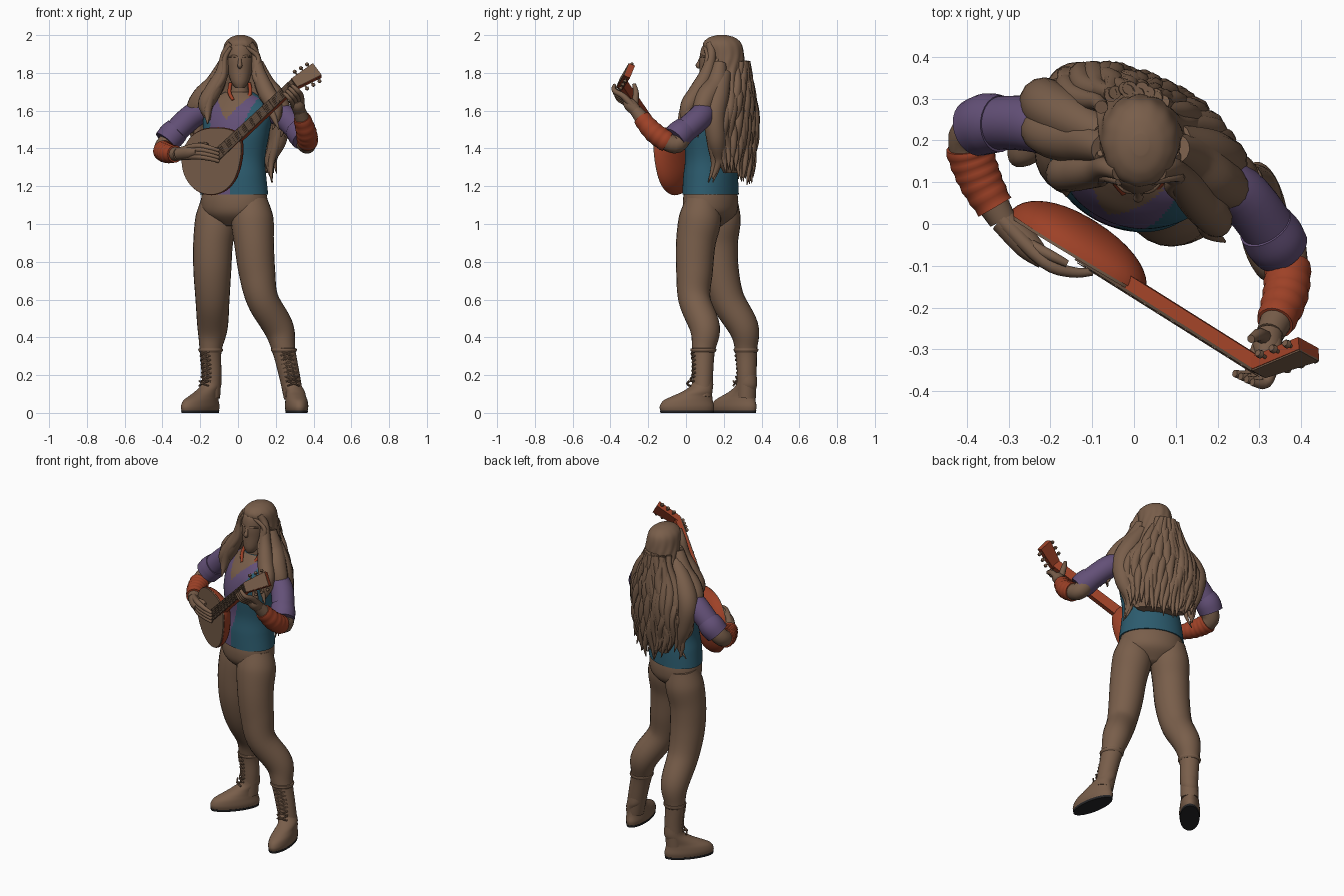
import bpy, bmesh, math, random
from mathutils import Vector as V
random.seed(4)

def material(name, rgb):
    m = bpy.data.materials.new(name)
    m.diffuse_color = (*rgb, 1)
    return m

BROWN = material("warm brown", (0.19, 0.112, 0.069))
TEAL = material("teal cloth", (0.025, 0.105, 0.155))
PURPLE = material("purple cloth", (0.125, 0.08, 0.185))
RED = material("rust red", (0.34, 0.053, 0.02))
DARK = material("dark sole", (0.018, 0.018, 0.02))
WOOD = material("dark wood", (0.1, 0.062, 0.04))

# ---- helpers ----
def skin(name, rings, mat):
    bm = bmesh.new()
    vs = [[bm.verts.new(p) for p in r] for r in rings]
    n = len(vs[0])
    for a, b in zip(vs, vs[1:]):
        for i in range(n):
            j = (i + 1) % n
            bm.faces.new((a[i], a[j], b[j], b[i]))
    bm.faces.new(vs[0][::-1])
    bm.faces.new(vs[-1])
    bmesh.ops.recalc_face_normals(bm, faces=bm.faces)
    me = bpy.data.meshes.new(name)
    bm.to_mesh(me)
    bm.free()
    me.materials.append(mat)
    ob = bpy.data.objects.new(name, me)
    bpy.context.collection.objects.link(ob)
    return ob

def spline(pts, steps):
    out = []
    for i in range(len(pts) - 1):
        p0, p1, p2, p3 = pts[max(i - 1, 0)], pts[i], pts[i + 1], pts[min(i + 2, len(pts) - 1)]
        for k in range(steps):
            t = k / steps
            out.append([0.5 * (2 * b + (c - a) * t + (2 * a - 5 * b + 4 * c - d) * t * t
                        + (3 * b - a - 3 * c + d) * t ** 3) for a, b, c, d in zip(p0, p1, p2, p3)])
    return out + [list(pts[-1])]

def loft(name, sections, mat, seg=40, steps=5, ripple=0):
    """Stacked ellipses: x, y, z, half width, half depth, yaw in degrees."""
    rings = []
    for x, y, z, a, b, yaw in spline(sections, steps):
        c, s = math.cos(math.radians(yaw)), math.sin(math.radians(yaw))
        ring = []
        for i in range(seg):
            f = 2 * math.pi * i / seg
            w = 1 + ripple * min(1, (2 - z) * 4) * math.sin(13 * f + 2.5 * math.sin(z * 22))
            u, v = max(a, .002) * w * math.cos(f), max(b, .002) * w * math.sin(f)
            ring.append(V((x + c * u - s * v, y + s * u + c * v, z)))
        rings.append(ring)
    return skin(name, rings, mat)

def tube(name, pts, mat, seg=14, steps=5):
    """Round tube through points x, y, z, radius."""
    pts = spline(pts, steps)
    P = [V(p[:3]) for p in pts]
    nrm, rings = None, []
    for i, p in enumerate(P):
        t = (P[min(i + 1, len(P) - 1)] - P[max(i - 1, 0)]).normalized()
        if nrm is None:
            nrm = t.orthogonal()
        nrm = (nrm - t * nrm.dot(t)).normalized()
        bn, r = t.cross(nrm), max(pts[i][3], .001)
        rings.append([p + r * (nrm * math.cos(2 * math.pi * k / seg) + bn * math.sin(2 * math.pi * k / seg))
                      for k in range(seg)])
    return skin(name, rings, mat)

def bar(name, A, B, yv, zv, w0, w1, th, mat):
    return skin(name, [[P + yv * (w * sy) + zv * (th * sz) for sy, sz in ((-1, -1), (1, -1), (1, 1), (-1, 1))]
                       for P, w in ((A, w0 / 2), (B, w1 / 2))], mat)

YAW = -25
R = V((math.cos(math.radians(YAW)), math.sin(math.radians(YAW)), 0))   # body right
F = V((R.y, -R.x, 0))                                                  # body front
def body(u, v, z):
    return V((0, .14, z)) + R * u + F * v

# ---- torso: vest, shirt opening and bare chest by rule ----
torso = loft("vest_and_shirt", [(-.02, .13, 1.155, .188, .14, YAW), (-.02, .13, 1.25, .176, .137, YAW),
    (-.015, .13, 1.35, .165, .127, YAW), (-.01, .135, 1.48, .183, .138, YAW), (0, .14, 1.58, .19, .122, YAW),
    (0, .155, 1.65, .155, .09, YAW), (.005, .17, 1.7, .075, .06, YAW)], TEAL, 120, 10)
for m in (PURPLE, BROWN):
    torso.data.materials.append(m)
for p in torso.data.polygons:
    d = p.center - V((-.01, .14, p.center.z))
    u, v, z = abs(d.dot(R)), d.dot(F), p.center.z
    if v > 0 and p.normal.z > -.9:
        if z > 1.55 and u < (z - 1.55) * .75:
            p.material_index = 2
        elif u < .03 + max(0, z - 1.25) * .25:
            p.material_index = 1
loft("hips", [(-.02, .13, 1.2, .17, .125, YAW), (-.02, .13, 1.12, .183, .138, YAW),
              (-.02, .13, 1.05, .165, .125, YAW), (-.025, .13, .99, .06, .06, YAW)], BROWN)

# ---- legs and boots ----
LEGS = {
    "left": ([(-.11, .19, 1.13, .085), (-.115, .18, 1.03, .11), (-.132, .17, .9, .105), (-.136, .18, .75, .1),
              (-.135, .22, .6, .09), (-.135, .305, .45, .08), (-.145, .318, .33, .058), (-.14, .322, .2, .052),
              (-.145, .32, .08, .05)], V((-.2, .255, 0)), V((-.63, -.777, 0))),
    "right": ([(.07, .085, 1.13, .085), (.075, .075, 1.03, .112), (.085, .052, .9, .105), (.1, .045, .75, .097),
               (.13, .045, .6, .085), (.215, .1, .45, .08), (.243, .092, .33, .061), (.272, .088, .2, .055),
               (.295, .085, .08, .052)], V((.31, .005, 0)), V((.13, -.99, 0))),
}
for side, (pts, mid, fd) in LEGS.items():
    tube(side + "_leg", pts, BROWN, 24, 6)
    yaw = math.degrees(math.atan2(fd.y, fd.x))
    def sec(z, shift, a, b):
        q = mid + fd * shift
        return (q.x, q.y, z, a, b, yaw)
    loft(side + "_sole", [sec(0, 0, .142, .056), sec(.013, 0, .144, .058)], DARK, 32, 1)
    q, w = V(pts[7][:3]), V(pts[8][:3])
    m = w.lerp(q, .55)
    loft(side + "_boot", [sec(.012, 0, .142, .056), sec(.035, 0, .145, .06), sec(.065, -.006, .132, .057),
                          sec(.09, -.03, .105, .052), sec(.115, -.058, .078, .05),
                          (m.x, m.y, .15, .058, .051, yaw), (q.x, q.y, .2, .053, .05, yaw)], BROWN, 32)
    x, y, z, r = pts[6]
    loft(side + "_boot_cuff", [(x, y, z - .01, r, r, 0), (x, y, z, r + .007, r + .007, 0),
                               (x, y, z + .01, r + .006, r + .006, 0), (x, y, z + .015, r - .01, r - .01, 0)], BROWN, 28, 2)
    # crossed laces up the shaft
    sd = V((-fd.y, fd.x, 0))
    lo, hi = V(pts[7][:3]), V(pts[6][:3])
    for k in range(8):
        c0 = lo.lerp(hi, (k - 2.5) / 5.8) + fd * (.05 + (.025, .008, 0, 0, 0, 0, .004, .006)[k])
        for s in (-1, 1):
            a, m, b = c0 + sd * .032 * s - fd * .008, c0 + fd * .007 + V((0, 0, .012)), c0 - sd * .032 * s - fd * .008 + V((0, 0, .025))
            tube(side + "_lace", [(*a, .005), (*m, .005), (*b, .005)], BROWN, 6, 2)

# ---- arms ----
ARMS = {
    "left": ([(-.15, .21, 1.62, .062), (-.25, .24, 1.565, .066), (-.36, .24, 1.46, .062)],
             [(-.32, .24, 1.5, .068), (-.35, .24, 1.47, .073), (-.38, .23, 1.435, .069)],
             [(-.345, .24, 1.465, .052), (-.395, .205, 1.4, .05), (-.37, .11, 1.375, .045), (-.315, .01, 1.37, .033)], (10, 22)),
    "right": ([(.14, .11, 1.62, .064), (.25, .075, 1.565, .066), (.335, -.03, 1.475, .064)],
              [(.315, -.005, 1.5, .068), (.335, -.035, 1.475, .073), (.352, -.06, 1.45, .069)],
              [(.335, -.02, 1.47, .055), (.365, -.06, 1.42, .048), (.362, -.17, 1.485, .047), (.325, -.265, 1.6, .033)], (11, 22)),
}
for side, (sleeve, cuff, fore, (i0, i1)) in ARMS.items():
    tube(side + "_sleeve", sleeve, PURPLE, 24)
    tube(side + "_sleeve_cuff", cuff, PURPLE, 24)
    tube(side + "_forearm", fore, BROWN, 20)
    tube(side + "_bracer", [(x, y, z, r + (.009 if i % 2 else .006))
                            for i, (x, y, z, r) in enumerate(spline(fore, 8)[i0:i1])], RED, 20, 2)

def hand(name, wrist, knuckle, bend, tip, spread):
    w, k, b, t, s = (V(q) for q in (wrist, knuckle, bend, tip, spread))
    for i in range(4):
        o = s * (i - 1.5)
        tube(name + "_finger", [(*(w + o * .5), .02), (*(k + o), .016), (*(b + o), .013), (*(t + o), .009)], BROWN, 10, 4)
    tube(name + "_palm", [(*w, .032), (*w.lerp(k, .6), .034), (*k, .02)], BROWN, 14)

hand("left_hand", (-.315, .01, 1.37), (-.215, -.09, 1.385), (-.15, -.115, 1.375), (-.1, -.115, 1.36), (0, 0, .019))
tube("left_thumb", [(-.27, -.04, 1.39, .016), (-.2, -.075, 1.42, .013), (-.16, -.095, 1.42, .009)], BROWN, 10)
hand("right_hand", (.325, -.265, 1.6), (.312, -.32, 1.655), (.295, -.37, 1.685), (.262, -.368, 1.715), (.014, -.007, .014))
tube("right_thumb", [(.315, -.275, 1.62, .02), (.3, -.265, 1.69, .016), (.28, -.275, 1.74, .01)], BROWN, 10)

# ---- lute ----
C = V((-.145, -.065, 1.33))
END = V((.305, -.348, 1.75))
D = (END - C).normalized()
N = V((-.5, -.86, -.02))
N = (N - D * N.dot(D)).normalized()
S = N.cross(D)
def L(x, y, z):
    return C + D * x + S * y + N * z
def outline(scale, z, n=48):
    pts = []
    for i in range(n):
        t = 2 * math.pi * i / n
        pts.append(L(.178 * scale * math.cos(t) * (1 + .28 * max(0, math.cos(t)) ** 4), .178 * scale * math.sin(t), z))
    return pts
skin("lute_bowl", [outline(math.cos(k * .15) ** .9, -.088 * math.sin(k * .15)) for k in range(11)], RED)
skin("lute_soundboard", [outline(.985, 0), outline(.98, .007)], BROWN)
bar("lute_neck", L(.15, 0, -.008), L(.675, 0, -.008), S, N, .062, .052, .016, RED)
bar("lute_fingerboard", L(.04, 0, .011), L(.672, 0, .011), S, N, .06, .05, .004, WOOD)
for i in range(12):
    x = .64 - .05 * i
    bar("fret", L(x, 0, .016), L(x + .004, 0, .016), S, N, .05, .05, .002, WOOD)
for i in range(4):
    o = (i - 1.5) * .01
    bar("string", L(.04, o, .018), L(.67, o, .018), S, N, .002, .002, .001, BROWN)
H0, H1 = V((.297, -.342, 1.74)), V((.418, -.298, 1.812))
HD = (H1 - H0).normalized()
HN = (N - HD * N.dot(HD)).normalized()
HS = HN.cross(HD)
bar("lute_headstock", H0, H1, HS, HN, .06, .085, .016, RED)
bar("headstock_face", H0 + HN * .017, H1 + HN * .017, HS, HN, .056, .081, .003, BROWN)
for i in range(3):
    for s in (-1, 1):
        q = H0.lerp(H1, .3 + .27 * i)
        a, b, c = q + HS * s * .03, q + HS * s * .05, q + HS * s * .066
        tube("tuning_peg", [(*a, .005), (*b, .005), (*(b + HS * s * .004), .011), (*c, .008)], BROWN, 8, 2)

# ---- head ----
loft("head", [(.01, .112, 1.722, .025, .03, 0), (.01, .128, 1.755, .048, .056, 0), (.01, .15, 1.82, .066, .078, 0),
              (.01, .16, 1.88, .073, .088, 0), (.01, .168, 1.94, .068, .082, 0), (.01, .175, 1.98, .035, .045, 0)], BROWN)
tube("neck", [(.01, .17, 1.78, .05), (.008, .165, 1.72, .05), (.005, .165, 1.64, .062)], BROWN, 20)
tube("nose", [(.01, .082, 1.885, .008), (.01, .07, 1.855, .01), (.01, .064, 1.838, .013), (.01, .078, 1.828, .008)], BROWN, 10)
for z, w in ((1.795, .02), (1.784, .017)):
    tube("lip", [(.01 - w, .088, z, .003), (.01, .077, z, .007), (.01 + w, .088, z, .003)], BROWN, 8)
for s in (-1, 1):
    x = .01
    tube("eyebrow", [(x + s * .014, .077, 1.885, .006), (x + s * .035, .083, 1.889, .006), (x + s * .058, .106, 1.885, .004)], BROWN, 8)
    tube("ear", [(x + s * .07, .15, 1.81, .01), (x + s * .085, .155, 1.84, .02), (x + s * .09, .17, 1.875, .008)], BROWN, 10)
    tube("collar_edge", [(x + s * .05, .135, 1.745, .009), (x + s * .055, .105, 1.695, .01), (x + s * .035, .075, 1.655, .008)], RED, 10)

# ---- hair: wavy mass, locks over the shoulders, loose ends at the back ----
loft("hair_mass", [(.015, .19, 2.0, .02, .025, 0), (.015, .19, 1.985, .058, .072, 0), (.015, .193, 1.95, .087, .103, 0),
    (.015, .208, 1.88, .097, .1, 0), (.015, .22, 1.8, .108, .09, -5), (.02, .235, 1.7, .15, .083, -15),
    (.02, .25, 1.62, .205, .085, YAW), (.022, .255, 1.54, .23, .085, YAW), (.024, .26, 1.43, .215, .078, YAW),
    (.03, .265, 1.33, .185, .06, YAW), (.03, .27, 1.27, .14, .04, YAW)], BROWN, 104, 7, .035)
LOCKS = [
    [(-.035, .125, 1.955, .02), (-.066, .135, 1.9, .024), (-.085, .13, 1.8, .035), (-.13, .125, 1.71, .045), (-.17, .12, 1.63, .042), (-.15, .09, 1.55, .006)],
    [(-.07, .18, 1.85, .035), (-.12, .2, 1.74, .055), (-.19, .21, 1.67, .055), (-.23, .23, 1.6, .045), (-.245, .25, 1.5, .006)],
    [(.06, .125, 1.955, .02), (.09, .135, 1.9, .024), (.11, .11, 1.8, .036), (.15, .06, 1.7, .046), (.195, .01, 1.62, .042), (.2, -.02, 1.52, .006)],
    [(.1, .18, 1.85, .035), (.14, .16, 1.74, .055), (.19, .11, 1.67, .06), (.235, .08, 1.59, .045), (.24, .06, 1.48, .006)],
    [(.1, .2, 1.8, .04), (.17, .17, 1.68, .06), (.21, .15, 1.58, .06), (.21, .16, 1.45, .05), (.17, .17, 1.34, .03), (.18, .14, 1.24, .004)],
    [(-.07, .21, 1.8, .04), (-.17, .26, 1.68, .06), (-.215, .29, 1.58, .06), (-.2, .3, 1.45, .045), (-.17, .3, 1.34, .025), (-.18, .3, 1.26, .004)],
]
for k, pts in enumerate(LOCKS):
    tube("shoulder_lock", pts, BROWN, 14, 6)
    for s in (-1, 1):   # thinner strands beside each main lock
        tube("shoulder_strand", [(x + s * .018 * math.sin(3 * i + k), y - .01 + s * .012, z - .02, r * .55)
                                 for i, (x, y, z, r) in enumerate(pts)], BROWN, 10, 6)
def ramp(z, table):
    for (z0, a), (z1, b) in zip(table, table[1:]):
        if z >= z1:
            return a + (b - a) * (z0 - z) / (z0 - z1)
    return table[-1][1]
for i in range(24):
    t = -1 + 2 * i / 23
    bottom = 1.19 + .09 * t * t + random.uniform(-.01, .07)
    ph = random.uniform(0, 6)
    pts = []
    for j in range(10):
        k = j / 9
        z = 1.86 + (bottom - 1.86) * k
        width = ramp(z, [(1.9, .07), (1.7, .14), (1.6, .19), (1.5, .215), (1.15, .17)])
        u = ramp(z, [(1.9, -.055), (1.6, -.03), (1.1, -.01)]) + t * width + .01 * math.sin(ph + k * 11)
        arc = math.sqrt(max(0, 1 - t * t))
        v = -(ramp(z, [(1.9, .085), (1.6, .105), (1.1, .11)]) + .08 * arc + .01 * math.sin(ph + k * 12))
        pts.append((*body(u, v, z), .028 * (1 - k ** 4) * (.5 + .5 * min(1, k * 3)) + .002))
    tube("back_strand", pts, BROWN, 10, 4)

# ---- smooth shading ----
bpy.ops.object.select_all(action='SELECT')
bpy.context.view_layer.objects.active = torso
bpy.ops.object.shade_smooth_by_angle(angle=math.radians(45))
